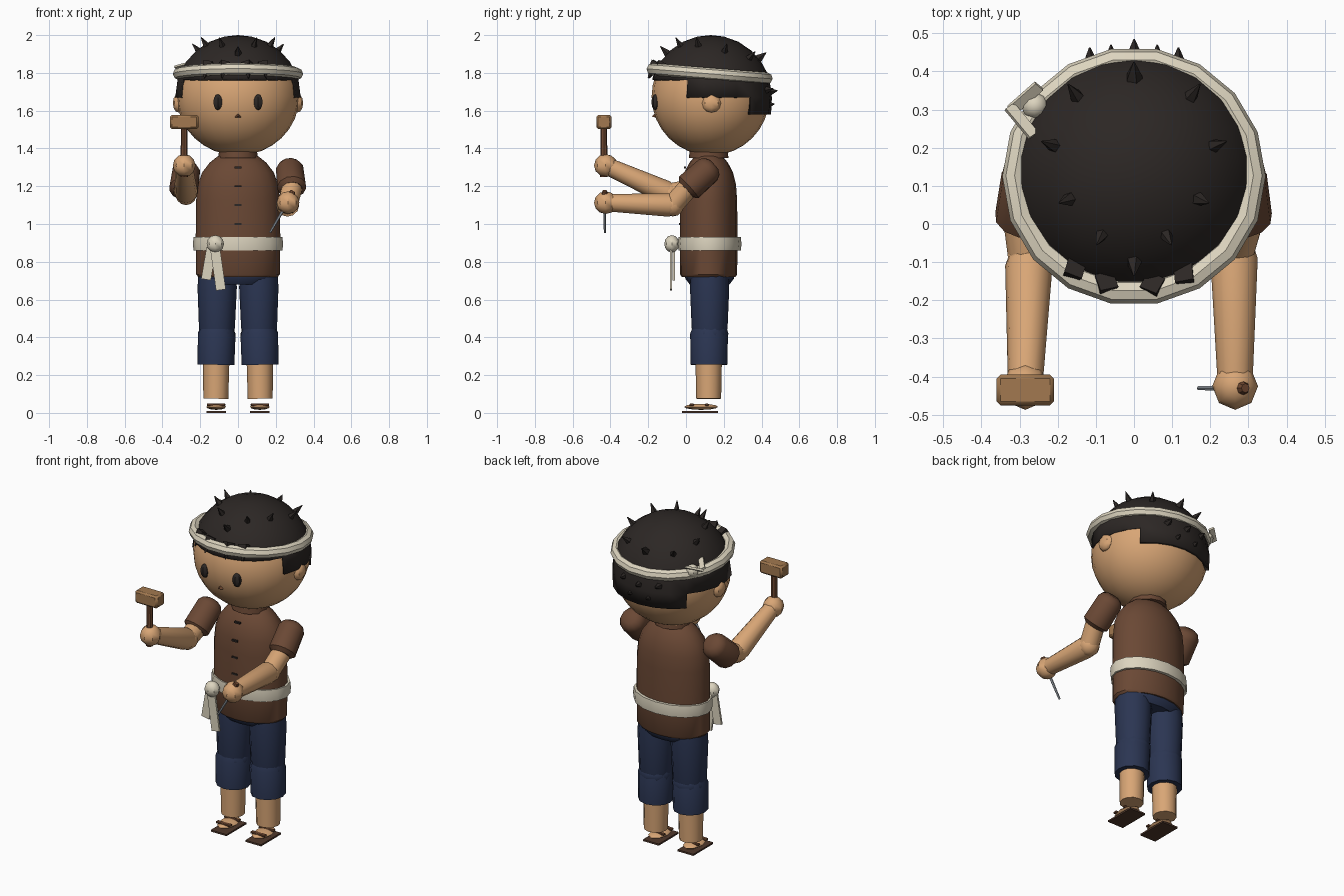
import bpy, bmesh, math
from mathutils import Matrix, Vector

if "Cube" in bpy.data.objects:
    bpy.data.objects.remove(bpy.data.objects["Cube"])

def material(name, r, g, b):
    m = bpy.data.materials.new(name)
    m.diffuse_color = (r, g, b, 1)
    m.use_nodes = True
    m.node_tree.nodes["Principled BSDF"].inputs["Base Color"].default_value = m.diffuse_color
    return m

SKIN = material("skin", .69, .38, .18)
HAIR = material("dark_hair", .025, .02, .018)
BROWN = material("brown_cloth", .145, .065, .035)
NAVY = material("navy_cloth", .024, .036, .085)
CREAM = material("cream_cloth", .72, .66, .52)
WOOD = material("wood", .36, .19, .08)
DARKWOOD = material("dark_wood", .16, .065, .03)
STEEL = material("steel", .33, .36, .4)
SOLE = material("sole", .08, .04, .025)

def finish(name, bm, mat):
    bmesh.ops.recalc_face_normals(bm, faces=bm.faces)
    me = bpy.data.meshes.new(name)
    bm.to_mesh(me)
    bm.free()
    me.materials.append(mat)
    ob = bpy.data.objects.new(name, me)
    bpy.context.collection.objects.link(ob)
    return ob

def aim(p1, p2):
    p1, p2 = Vector(p1), Vector(p2)
    q = Vector((0, 0, 1)).rotation_difference(p2 - p1)
    return Matrix.Translation(p1) @ q.to_matrix().to_4x4()

def lathe(name, mat, p1, p2, profile, n=12, sy=1.0):
    """Rings of (fraction along p1-p2, radius), capped at both ends."""
    bm, M = bmesh.new(), aim(p1, p2)
    L = (Vector(p2) - Vector(p1)).length
    rings = []
    for t, r in profile:
        rings.append([bm.verts.new(M @ Vector((r * math.cos(a), sy * r * math.sin(a), t * L)))
                      for a in (2 * math.pi * i / n for i in range(n))])
    for a, b in zip(rings, rings[1:]):
        for i in range(n):
            bm.faces.new((a[i], a[(i + 1) % n], b[(i + 1) % n], b[i]))
    bm.faces.new(rings[0])
    bm.faces.new(rings[-1])
    return finish(name, bm, mat)

def ball(name, mat, c, r, u=10, v=7):
    bm = bmesh.new()
    bmesh.ops.create_uvsphere(bm, u_segments=u, v_segments=v, radius=1,
                              matrix=Matrix.Translation(c) @ Matrix.Diagonal((*r, 1)))
    return finish(name, bm, mat)

def box(name, mat, c, size, rot=(0, 0, 0), bevel=0):
    bm = bmesh.new()
    R = Matrix.Rotation(rot[2], 4, 'Z') @ Matrix.Rotation(rot[1], 4, 'Y') @ Matrix.Rotation(rot[0], 4, 'X')
    bmesh.ops.create_cube(bm, size=1, matrix=Matrix.Translation(c) @ R @ Matrix.Diagonal((*size, 1)))
    if bevel:
        bmesh.ops.bevel(bm, geom=bm.edges[:], offset=bevel, segments=1, affect='EDGES')
    return finish(name, bm, mat)

def spike(name, p, direction, r, h, n=5):
    d = Vector(direction).normalized()
    p = Vector(p)
    return lathe(name, HAIR, p - d * .015, p + d * h, [(0, r), (.3, r * .85), (1, .002)], n)

# Head, ears and face
HC = Vector((0, .13, 1.675))
ball("head", SKIN, HC, (.325, .312, .312), 24, 16)
for s in (-1, 1):
    ball("ear", SKIN, (s * .315, .135, 1.64), (.03, .05, .05), 8, 6)
    ball("eye", HAIR, (s * .107, -.163, 1.645), (.027, .02, .042), 6, 6)
lathe("mouth", DARKWOOD, (0, -.165, 1.565), (0, -.16, 1.585), [(0, .017), (1, .004)], 4)

# Hair shell with a stepped lower edge: forehead, sides, nape
HR = Vector((.335, .325, .325))
bm = bmesh.new()
top = bm.verts.new(HC + Vector((0, 0, HR.z)))
def hair_panel(a0, a1, zbot, n):
    rows = [1.992, 1.965, 1.92, 1.86, 1.80, 1.765]
    rows += [z for z in (1.67, 1.58) if z >= zbot]
    cols = []
    for i in range(n + 1):
        a = math.radians(a0 + (a1 - a0) * i / n)
        col = []
        for z in rows:
            k = math.sqrt(1 - (max(0, z - HC.z) / HR.z) ** 2) - max(0, HC.z - z) * .15
            col.append(bm.verts.new((HR.x * k * math.cos(a), HC.y + HR.y * k * math.sin(a), z)))
        cols.append(col)
    for a, b in zip(cols, cols[1:]):
        bm.faces.new((top, a[0], b[0]))
        for j in range(len(rows) - 1):
            bm.faces.new((a[j], a[j + 1], b[j + 1], b[j]))
hair_panel(-157, -23, 1.765, 9)
hair_panel(-23, 42, 1.67, 4)
hair_panel(42, 138, 1.58, 6)
hair_panel(138, 203, 1.67, 4)
bmesh.ops.remove_doubles(bm, verts=bm.verts, dist=.0005)
hair = finish("hair", bm, HAIR)
mod = hair.modifiers.new("thickness", 'SOLIDIFY')
mod.thickness, mod.offset = .02, -1

# Hair spikes on the crown (mirrored), on the nape, and fringe tufts
def on_dome(x, y):
    k = 1 - (x / HR.x) ** 2 - ((y - HC.y) / HR.y) ** 2
    return Vector((x, y, HC.z + HR.z * math.sqrt(max(k, 0))))
for x, y, r in [(0, .385, .025), (.15, .335, .02), (.21, .205, .02), (.17, .065, .02),
                (.085, -.03, .018), (0, -.1, .022)]:
    for s in ((1, -1) if x else (1,)):
        p = on_dome(s * x, y)
        spike("crown_spike", p, p - HC, r, .05)
for x, y, z in [(0, .455, 1.7), (.115, .433, 1.71), (-.115, .433, 1.71), (.06, .44, 1.63), (-.06, .44, 1.63)]:
    spike("nape_spike", (x, y - .01, z), (x * .3, 1, .15), .024, .04)
for x in (-.16, -.075, .05, .135):
    d = Vector((x, -math.sqrt(.09 - x * x), 0)).normalized()
    p = Vector((0, .13, 0)) + d * .295 + Vector((0, 0, 1.84))
    spike("fringe_tuft", p, d * .045 + Vector((0, 0, -.075)), .035, .08, 4)

# Headband: tilted ring, knot and tails
def ring(name, mat, M, rx, ry, section, n):
    bm = bmesh.new()
    rows = []
    for i in range(n):
        a = 2 * math.pi * i / n
        rows.append([bm.verts.new(M @ Vector(((rx + d) * math.cos(a), (ry + d) * math.sin(a), z)))
                     for d, z in section])
    m = len(section)
    for i in range(n):
        a, b = rows[i], rows[(i + 1) % n]
        for j in range(m):
            bm.faces.new((a[j], a[(j + 1) % m], b[(j + 1) % m], b[j]))
    return finish(name, bm, mat)
circ = [(.032 * math.cos(math.pi * i / 4), .032 * math.sin(math.pi * i / 4)) for i in range(8)]
ring("headband", CREAM, Matrix.Translation((0, .125, 1.795)) @ Matrix.Rotation(-.081, 4, 'X'),
     .313, .308, circ, 18)
ball("headband_knot", CREAM, (-.26, .31, 1.80), (.036, .036, .036), 8, 6)
box("headband_tail", CREAM, (-.285, .33, 1.825), (.03, .1, .012), (.3, .5, -.7))
box("headband_tail", CREAM, (-.295, .27, 1.835), (.03, .1, .012), (-.2, .5, .6))

# Tunic, neck, buttons
lathe("tunic", BROWN, (0, .12, .72), (0, .12, 1.37),
      [(0, .21), (.02, .222), (.3, .224), (.62, .222), (.75, .213), (.85, .19), (.93, .15), (.98, .11), (1, .08)], 20, .68)
lathe("neck", SKIN, (0, .12, 1.32), (0, .12, 1.42), [(0, .08), (1, .08)])
lathe("collar", BROWN, (0, .12, 1.35), (0, .12, 1.39), [(0, .105), (1, .1)], 12)
for z in (1.3, 1.2, 1.1, 1.0):
    box("button", HAIR, (0, -.03 if z < 1.25 else -.005, z), (.036, .012, .01))

# Sash with knot and tails
ring("sash", CREAM, Matrix.Translation((0, .125, .895)), .225, .155,
     [(-.015, -.035), (.01, -.035), (.014, 0), (.01, .035), (-.015, .035)], 16)
ball("sash_knot", CREAM, (-.12, -.075, .895), (.046, .04, .046), 8, 6)
box("sash_tail", CREAM, (-.155, -.065, .79), (.052, .012, .17), (0, .17, 0))
box("sash_tail", CREAM, (-.105, -.08, .755), (.052, .012, .21), (0, -.14, 0))

# Legs, cuffs, sandals
lathe("trouser_seat", NAVY, (0, .125, .68), (0, .125, .78),
      [(0, .17), (.3, .207), (.7, .218), (1, .2)], 16, .62)
for s in (-1, 1):
    x = s * .112
    lathe("trouser_thigh", NAVY, (x, .125, .40), (x * .98, .125, .73), [(0, .085), (.15, .095), (.8, .104), (1, .1)])
    ball("trouser_knee", NAVY, (x, .125, .42), (.1, .1, .08), 10, 6)
    lathe("trouser_cuff", NAVY, (x * 1.04, .122, .255), (x, .122, .46), [(0, .097), (.8, .1), (1, .085)])
    lathe("shin", SKIN, (x * 1.05, .12, .075), (x * 1.03, .12, .28), [(0, .066), (1, .07)])
    box("sandal_sole", SOLE, (x * 1.03, .075, .005), (.105, .19, .01))
    ball("foot", SKIN, (x * 1.03, .08, .032), (.052, .09, .016), 8, 6)
    box("sandal_strap", DARKWOOD, (x * 1.03, .03, .043), (.095, .025, .012), bevel=.003)
    box("sandal_strap", DARKWOOD, (x * 1.03, .11, .043), (.1, .02, .012), bevel=.003)

# Arms: sleeve, elbow, forearm, hand
def arm(shoulder, sleeve_end, elbow, hand):
    lathe("sleeve", BROWN, shoulder, sleeve_end,
          [(-.38, .035), (-.28, .06), (-.08, .075), (.95, .078), (1.1, .055)])
    lathe("upper_arm", SKIN, sleeve_end, elbow, [(0, .055), (1, .055)])
    ball("elbow", SKIN, elbow, (.06, .06, .06))
    lathe("forearm", SKIN, elbow, hand, [(-.05, .05), (.06, .062), (.85, .048), (1, .045)])
    ball("hand", SKIN, hand, (.06, .062, .06), 8, 6)
arm((.275, .11, 1.28), (.285, .01, 1.19), (.262, -.07, 1.1), (.265, -.425, 1.113))
arm((-.275, .11, 1.27), (-.288, .01, 1.18), (-.275, -.09, 1.16), (-.285, -.425, 1.31))

# Mallet and chisel
lathe("mallet_handle", DARKWOOD, (-.285, -.435, 1.25), (-.285, -.435, 1.51), [(0, .02), (1, .017)], 8)
box("mallet_head", WOOD, (-.285, -.435, 1.54), (.15, .08, .075), bevel=.01)
lathe("chisel_handle", DARKWOOD, (.235, -.43, 1.065), (.292, -.43, 1.175), [(0, .014), (.9, .018), (1, .012)], 8)
lathe("chisel_blade", STEEL, (.17, -.43, .955), (.24, -.43, 1.075), [(0, .006), (1, .008)], 6)

bpy.ops.object.select_all(action='SELECT')
bpy.context.view_layer.objects.active = hair
bpy.ops.object.shade_smooth_by_angle(angle=math.radians(38))
